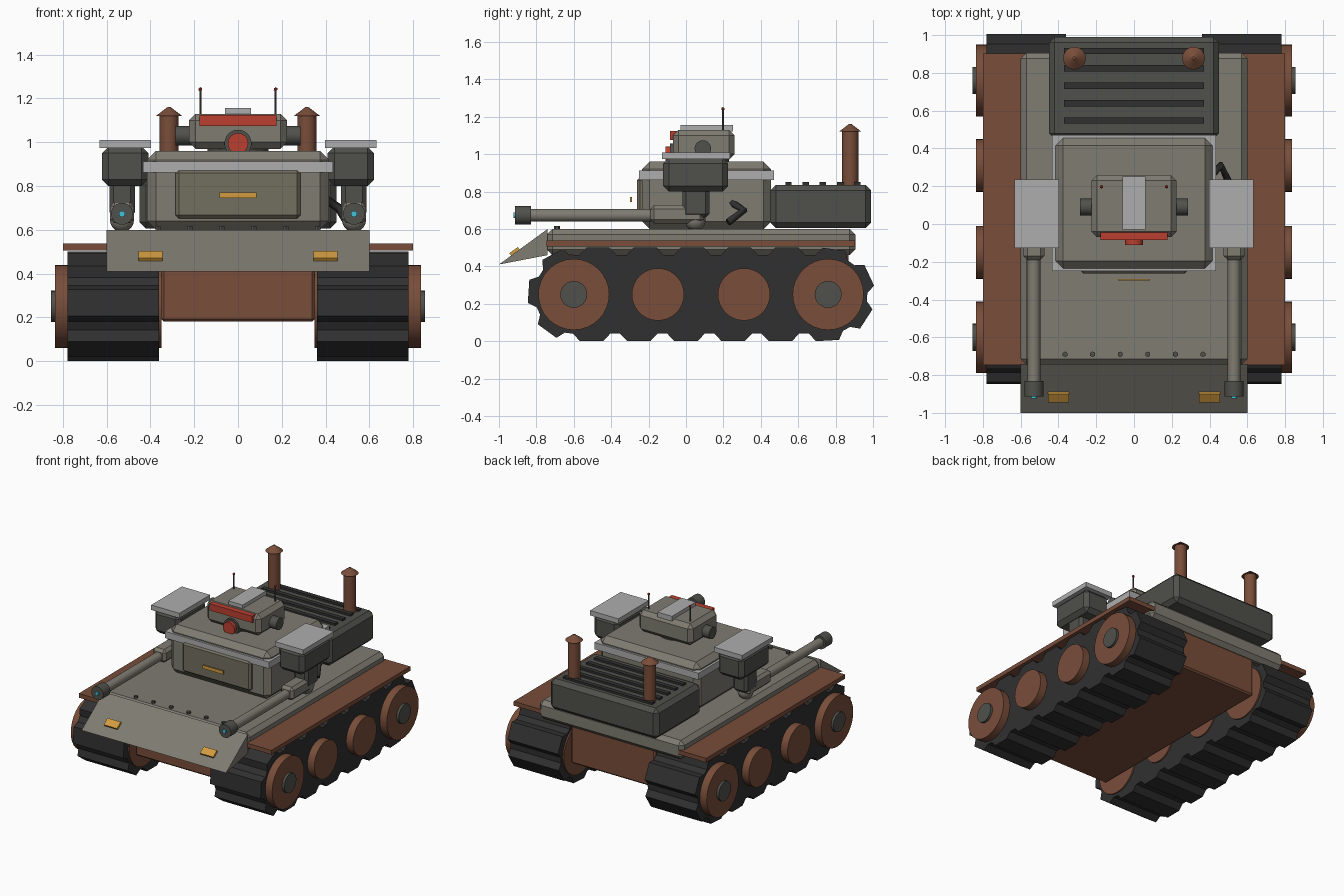
import bpy, bmesh, math
from mathutils import Vector, Matrix

if "Cube" in bpy.data.objects:
    bpy.data.objects.remove(bpy.data.objects["Cube"])


def material(name, rgb):
    m = bpy.data.materials.new(name)
    m.diffuse_color = (*rgb, 1)
    m.use_nodes = True
    m.node_tree.nodes["Principled BSDF"].inputs["Base Color"].default_value = m.diffuse_color
    return m


ARMOR = material("armor_grey", (0.21, 0.20, 0.165))
PANEL = material("panel_olive", (0.17, 0.16, 0.115))
DARK = material("dark_grey", (0.08, 0.08, 0.07))
BLACK = material("track_black", (0.03, 0.03, 0.03))
RUST = material("rust_brown", (0.19, 0.075, 0.042))
SILVER = material("silver", (0.42, 0.42, 0.43))
RED = material("red", (0.5, 0.05, 0.03))
AMBER = material("amber", (0.65, 0.33, 0.05))
CYAN = material("cyan", (0.05, 0.55, 0.7))


def finish(name, bm, mat):
    bmesh.ops.recalc_face_normals(bm, faces=bm.faces)
    me = bpy.data.meshes.new(name)
    bm.to_mesh(me)
    bm.free()
    me.materials.append(mat)
    ob = bpy.data.objects.new(name, me)
    bpy.context.collection.objects.link(ob)
    return ob


def box(name, x, y, z, mat, bevel=0.0):
    """Box from (min, max) ranges with an optional one-step chamfer."""
    bm = bmesh.new()
    bmesh.ops.create_cube(bm, size=1)
    for v in bm.verts:
        v.co = [sum(r) / 2 + c * (r[1] - r[0]) for r, c in zip((x, y, z), v.co)]
    if bevel:
        bmesh.ops.bevel(bm, geom=bm.edges[:], offset=bevel, segments=1, affect='EDGES')
    return finish(name, bm, mat)


def rod(name, a, b, r, mat, r2=None, sides=24):
    """Cylinder or cone from point a to point b."""
    a, b = Vector(a), Vector(b)
    d = b - a
    bm = bmesh.new()
    m = Matrix.Translation((a + b) / 2) @ d.to_track_quat('Z', 'Y').to_matrix().to_4x4()
    bmesh.ops.create_cone(bm, cap_ends=True, segments=sides, radius1=r,
                          radius2=r if r2 is None else r2, depth=d.length, matrix=m)
    ob = finish(name, bm, mat)
    if sides >= 12:
        for p in ob.data.polygons:
            p.use_smooth = len(p.vertices) == 4
        for e in ob.data.edges:
            e.use_edge_sharp = False
        ob.data.set_sharp_from_angle(angle=math.radians(35))
    return ob


def prism(name, profile, x0, x1, mat):
    """Extrude a (y, z) profile along x."""
    bm = bmesh.new()
    f = bm.faces.new([bm.verts.new((x0, y, z)) for y, z in profile])
    ext = bmesh.ops.extrude_face_region(bm, geom=[f])
    for g in ext["geom"]:
        if isinstance(g, bmesh.types.BMVert):
            g.co.x = x1
    return finish(name, bm, mat)


def track_profile(cleats=17, front=-0.60, back=0.76, r=0.25, inset=0.04):
    """Racetrack outline with a raised trapezoid per cleat."""
    mid, half = (front + back) / 2, (back - front) / 2
    arc = math.pi * r
    total = 4 * half + 2 * arc

    def at(s, rad):
        s %= total
        if s < 2 * half:
            return front + s, 0.25 - rad
        s -= 2 * half
        if s < arc:
            t = s / r - math.pi / 2
            return back + rad * math.cos(t), 0.25 + rad * math.sin(t)
        s -= arc
        if s < 2 * half:
            return back - s, 0.25 + rad
        t = (s - 2 * half) / r + math.pi / 2
        return front + rad * math.cos(t), 0.25 + rad * math.sin(t)

    step, pts = total / cleats, []
    for i in range(cleats):
        c = 0.095 + i * step
        for off, rad in ((-0.10, r - inset), (-0.062, r), (0.062, r), (0.10, r - inset)):
            pts.append(at(c + off, rad))
    return pts


# hull
box("lower_hull", (-0.35, 0.35), (-0.72, 0.87), (0.18, 0.50), RUST, 0.012)
box("deck", (-0.60, 0.60), (-0.745, 0.905), (0.46, 0.60), ARMOR, 0.03)
prism("front_plate", [(-1.0, 0.41), (-0.74, 0.60), (-0.74, 0.46)], -0.6, 0.6, ARMOR)
for i in range(6):
    x = -0.365 + i * 0.146
    rod(f"deck_bolt_{i + 1}", (x, -0.69, 0.59), (x, -0.69, 0.615), 0.015, DARK, sides=6)

# engine block with grille
box("engine_block", (-0.45, 0.45), (0.45, 0.99), (0.605, 0.835), DARK, 0.03)
for i in range(5):
    y = 0.548 + i * 0.092
    box(f"grille_slat_{i + 1}", (-0.37, 0.37), (y - 0.017, y + 0.017), (0.82, 0.85), BLACK)

# torso
box("torso", (-0.415, 0.415), (-0.235, 0.455), (0.60, 0.96), ARMOR, 0.04)
box("torso_band", (-0.433, 0.433), (-0.25, 0.47), (0.862, 0.912), SILVER)
box("chest_panel", (-0.285, 0.285), (-0.262, -0.20), (0.652, 0.875), PANEL, 0.015)
box("chest_badge", (-0.085, 0.085), (-0.30, -0.29), (0.745, 0.77), AMBER)

# head
rod("neck", (0, 0.09, 0.94), (0, 0.09, 0.99), 0.14, DARK)
box("head", (-0.225, 0.225), (-0.07, 0.26), (0.97, 1.13), ARMOR, 0.03)
box("visor", (-0.177, 0.177), (-0.085, -0.03), (1.075, 1.125), RED)
rod("mouth_ring", (0, -0.05, 0.995), (0, -0.085, 0.995), 0.062, DARK)
rod("mouth_lamp", (0, -0.06, 0.995), (0, -0.11, 0.995), 0.047, RED)
box("head_crest", (-0.06, 0.06), (-0.03, 0.252), (1.12, 1.157), SILVER)

# everything that is mirrored left and right
for s, side in ((-1, "left"), (1, "right")):
    def xr(a, b):
        return tuple(sorted((s * a, s * b)))

    # running gear
    prism(f"{side}_track", track_profile(), s * 0.36, s * 0.78, BLACK)
    box(f"{side}_fender", xr(0.42, 0.80), (-0.747, 0.903), (0.505, 0.537), RUST)
    for i, (y, r) in enumerate(((-0.60, 0.19), (-0.15, 0.14), (0.31, 0.14), (0.76, 0.19))):
        rod(f"{side}_wheel_{i + 1}", (s * 0.35, y, 0.25), (s * 0.837, y, 0.25), r, RUST, sides=32)
        if r > 0.15:
            rod(f"{side}_hub_{i + 1}", (s * 0.80, y, 0.25), (s * 0.855, y, 0.25), 0.072, DARK)

    # headlight lying on the sloped plate
    lamp = box(f"{side}_headlight", (-0.055, 0.055), (-0.028, 0.028), (-0.01, 0.012), AMBER)
    lamp.location = (s * 0.40, -0.915, 0.477)
    lamp.rotation_euler.x = math.atan2(0.19, 0.26)

    # exhaust stack
    x, y = s * 0.315, 0.878
    rod(f"{side}_exhaust", (x, y, 0.80), (x, y, 1.125), 0.043, RUST)
    rod(f"{side}_exhaust_cap", (x, y, 1.12), (x, y, 1.16), 0.06, RUST, 0.008)

    # ear and antenna
    rod(f"{side}_ear", (s * 0.20, 0.09, 1.03), (s * 0.285, 0.09, 1.03), 0.044, DARK)
    rod(f"{side}_antenna", (s * 0.172, 0.197, 1.10), (s * 0.172, 0.197, 1.238), 0.005, DARK, sides=8)
    bm = bmesh.new()
    bmesh.ops.create_icosphere(bm, subdivisions=1, radius=0.01,
                               matrix=Matrix.Translation((s * 0.172, 0.197, 1.242)))
    finish(f"{side}_antenna_tip", bm, RED)

    # shoulder
    box(f"{side}_shoulder", xr(0.41, 0.622), (-0.122, 0.225), (0.80, 0.98), DARK, 0.03)
    box(f"{side}_shoulder_plate", xr(0.397, 0.632), (-0.128, 0.236), (0.973, 1.01), SILVER)

    # gun arm
    box(f"{side}_upper_arm", xr(0.47, 0.588), (-0.02, 0.125), (0.66, 0.82), DARK, 0.02)
    bm = bmesh.new()
    bmesh.ops.create_uvsphere(bm, u_segments=16, v_segments=10, radius=0.055,
                              matrix=Matrix.Translation((s * 0.53, 0.05, 0.645)))
    elbow = finish(f"{side}_elbow", bm, ARMOR)
    elbow.data.shade_smooth()
    box(f"{side}_forearm", xr(0.475, 0.585), (-0.19, 0.095), (0.63, 0.728), ARMOR, 0.02)
    rod(f"{side}_barrel", (s * 0.53, -0.15, 0.673), (s * 0.53, -0.85, 0.673), 0.034, ARMOR)
    rod(f"{side}_muzzle", (s * 0.53, -0.83, 0.673), (s * 0.53, -0.913, 0.673), 0.05, DARK)
    rod(f"{side}_muzzle_lamp", (s * 0.53, -0.90, 0.673), (s * 0.53, -0.923, 0.673), 0.014, CYAN)

# cable from the torso to the right elbow
curve = bpy.data.curves.new("arm_cable", 'CURVE')
curve.dimensions = '3D'
curve.bevel_depth = 0.02
curve.bevel_resolution = 1
curve.use_fill_caps = True
path = [(0.40, 0.245, 0.74), (0.46, 0.31, 0.70), (0.50, 0.225, 0.635)]
spline = curve.splines.new('POLY')
spline.points.add(len(path) - 1)
for p, co in zip(spline.points, path):
    p.co = (*co, 1)
curve.materials.append(BLACK)
bpy.context.collection.objects.link(bpy.data.objects.new("arm_cable", curve))
